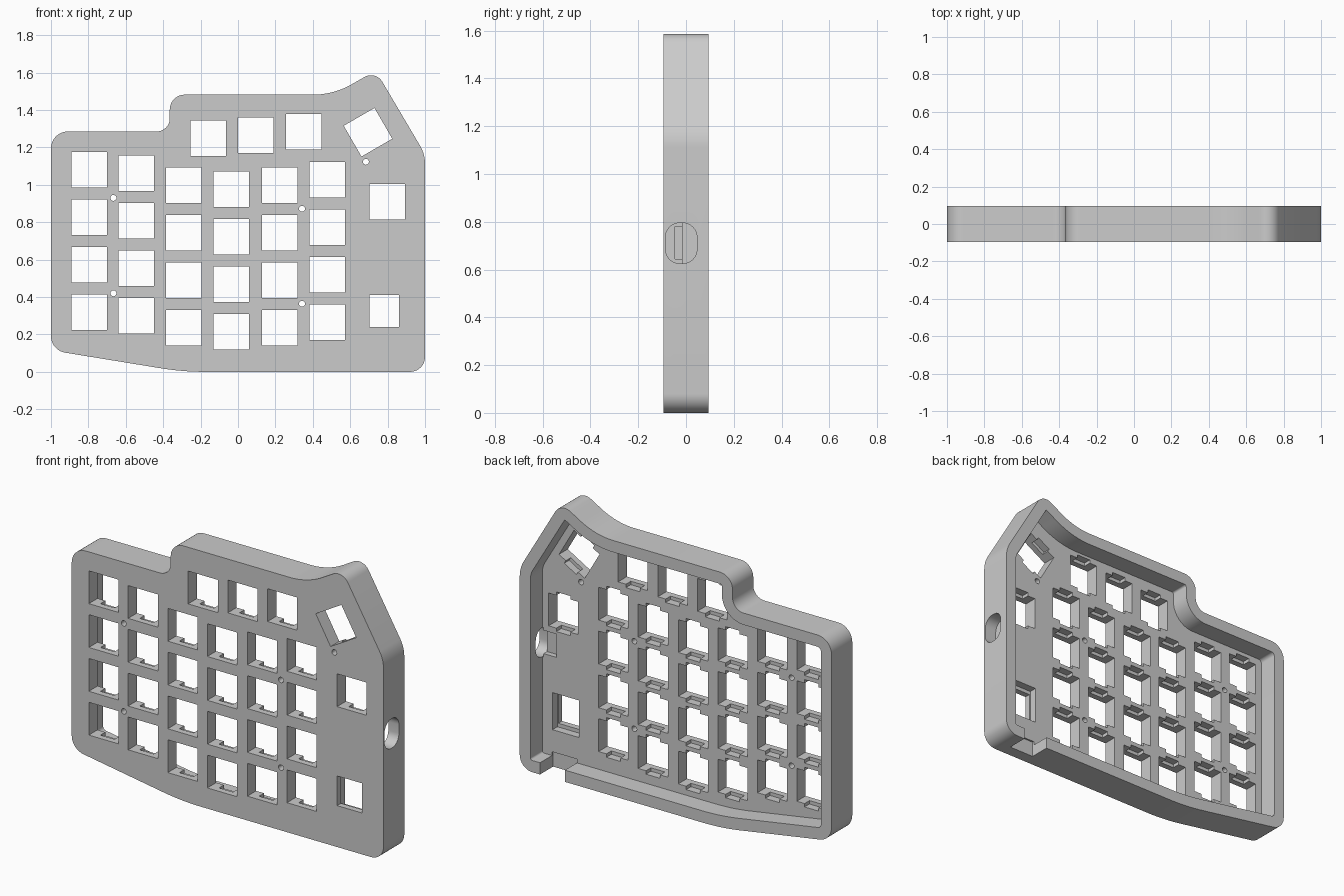
import bpy, bmesh, math
from mathutils import Vector, Matrix

if "Cube" in bpy.data.objects:
    bpy.data.objects.remove(bpy.data.objects["Cube"], do_unlink=True)

FRONT, BACK = -0.095, 0.095
FLOOR = -0.015      # back surface of the key plate
WALL = 0.068
KEY = 0.19
PITCH = 0.254

grey = bpy.data.materials.new("plain grey")
grey.use_nodes = True
grey.diffuse_color = (0.6, 0.6, 0.6, 1)
grey.node_tree.nodes["Principled BSDF"].inputs["Base Color"].default_value = (0.6, 0.6, 0.6, 1)


def rounded(corners, steps=10):
    """Round each (x, z, radius) corner of a counter-clockwise polygon."""
    pts = []
    for i, (x, z, r) in enumerate(corners):
        p = Vector((x, z))
        a = (Vector(corners[i - 1][:2]) - p).normalized()
        b = (Vector(corners[(i + 1) % len(corners)][:2]) - p).normalized()
        half = a.angle(b) / 2
        centre = p + (a + b).normalized() * (r / math.sin(half))
        start = p + a * (r / math.tan(half)) - centre
        turn = math.pi - 2 * half
        if a.x * b.y - a.y * b.x > 0:
            turn = -turn
        for s in range(steps + 1):
            pts.append(centre + Matrix.Rotation(turn * s / steps, 2) @ start)
    return pts


def inset(pts, d):
    """Move every outline point inward along its normal."""
    out = []
    for i, p in enumerate(pts):
        a = (p - pts[i - 1]).normalized()
        b = (pts[(i + 1) % len(pts)] - p).normalized()
        n = (Vector((-a.y, a.x)) + Vector((-b.y, b.x))).normalized()
        out.append(p + n * d / max(0.5, n.dot(Vector((-a.y, a.x)))))
    return out


def prism(bm, pts, y0, y1):
    """Extrude an (x, z) outline from y0 to y1."""
    face = bm.faces.new([bm.verts.new((p[0], y0, p[1])) for p in pts])
    new = bmesh.ops.extrude_face_region(bm, geom=[face])["geom"]
    verts = [g for g in new if isinstance(g, bmesh.types.BMVert)]
    bmesh.ops.translate(bm, verts=verts, vec=(0, y1 - y0, 0))


def rect(x, z, w, h, angle=0):
    rot = Matrix.Rotation(math.radians(angle), 2)
    return [Vector((x, z)) + rot @ Vector((sx * w / 2, sz * h / 2))
            for sx, sz in ((-1, -1), (1, -1), (1, 1), (-1, 1))]


def circle(x, z, r, n=16):
    return [(x + r * math.cos(2 * math.pi * i / n), z + r * math.sin(2 * math.pi * i / n))
            for i in range(n)]


def finish(bm, name):
    bmesh.ops.recalc_face_normals(bm, faces=bm.faces)
    mesh = bpy.data.meshes.new(name)
    bm.to_mesh(mesh)
    bm.free()
    mesh.materials.append(grey)
    obj = bpy.data.objects.new(name, mesh)
    bpy.context.collection.objects.link(obj)
    return obj


def cut(target, bm, name):
    cutter = finish(bm, name)
    cutter.hide_render = True
    mod = target.modifiers.new(name, "BOOLEAN")
    mod.operation, mod.solver, mod.object = "DIFFERENCE", "EXACT", cutter
    bpy.context.view_layer.objects.active = target
    bpy.ops.object.modifier_apply(modifier=name)
    bpy.data.objects.remove(cutter, do_unlink=True)


# Case body
outline = rounded([(-1, 0.115, 0.09), (-0.295, 0, 1.5), (1, 0, 0.08), (1, 1.164, 0.19),
                   (0.736, 1.611, 0.07), (0.512, 1.482, 0.42), (-0.365, 1.482, 0.08),
                   (-0.365, 1.285, 0.07), (-1, 1.285, 0.09)])
bm = bmesh.new()
prism(bm, outline, FRONT, BACK)
case = finish(bm, "keyboard_case")

# Open cavity at the back
bm = bmesh.new()
prism(bm, inset(outline, WALL), FLOOR, BACK + 0.1)
cut(case, bm, "cavity_cutter")

# Key positions: staggered columns, top row, tilted key, side key
columns = [(-0.795, 1.08), (-0.543, 1.062), (-0.289, 0.998),
           (-0.035, 0.977), (0.222, 0.998), (0.476, 1.028)]
keys = [(x, top - PITCH * row, 0) for x, top in columns for row in range(4)]
keys += [(-0.158, 1.249, 0), (0.096, 1.265, 0), (0.351, 1.283, 0),
         (0.695, 1.281, 30), (0.797, 0.909, 0)]
DIAL = (0.782, 0.326)

# Key openings, dial opening and screw holes
bm = bmesh.new()
for x, z, angle in keys:
    prism(bm, rect(x, z, KEY, KEY, angle), FRONT - 0.1, BACK + 0.1)
prism(bm, rect(*DIAL, 0.158, 0.172), FRONT - 0.1, BACK + 0.1)
for x, z in ((-0.666, 0.93), (-0.666, 0.42), (0.342, 0.872), (0.342, 0.364), (0.684, 1.123)):
    prism(bm, circle(x, z, 0.016), FRONT - 0.1, BACK + 0.1)
cut(case, bm, "opening_cutter")

# Clip notches behind every key, dial recess, connector pocket, cable gap
bm = bmesh.new()
for x, z, angle in keys:
    prism(bm, rect(x, z, 0.09, KEY + 0.04, angle), -0.06, 0.03)
prism(bm, rect(*DIAL, 0.17, 0.215), -0.06, 0.03)
prism(bm, rect(0.895, 0.712, 0.11, 0.135), -0.046, 0.03)
prism(bm, rect(0.79, 0.02, 0.16, 0.14), -0.025, BACK + 0.1)
cut(case, bm, "notch_cutter")

# Connector port through the side wall
bm = bmesh.new()
port = rounded([(-0.086, 0.625, 0.06), (0.046, 0.625, 0.06),
                (0.046, 0.795, 0.06), (-0.086, 0.795, 0.06)], 8)
prism(bm, port, 0, 0.2)
bmesh.ops.transform(bm, verts=bm.verts, matrix=Matrix.Translation((0.925, 0, 0))
                    @ Matrix(((0, 1, 0, 0), (1, 0, 0, 0), (0, 0, 1, 0), (0, 0, 0, 1))))
cut(case, bm, "port_cutter")

# Smooth the rounded corners, keep the edges crisp
bpy.ops.object.select_all(action="DESELECT")
case.select_set(True)
bpy.context.view_layer.objects.active = case
bpy.ops.object.shade_smooth_by_angle(angle=math.radians(25))
